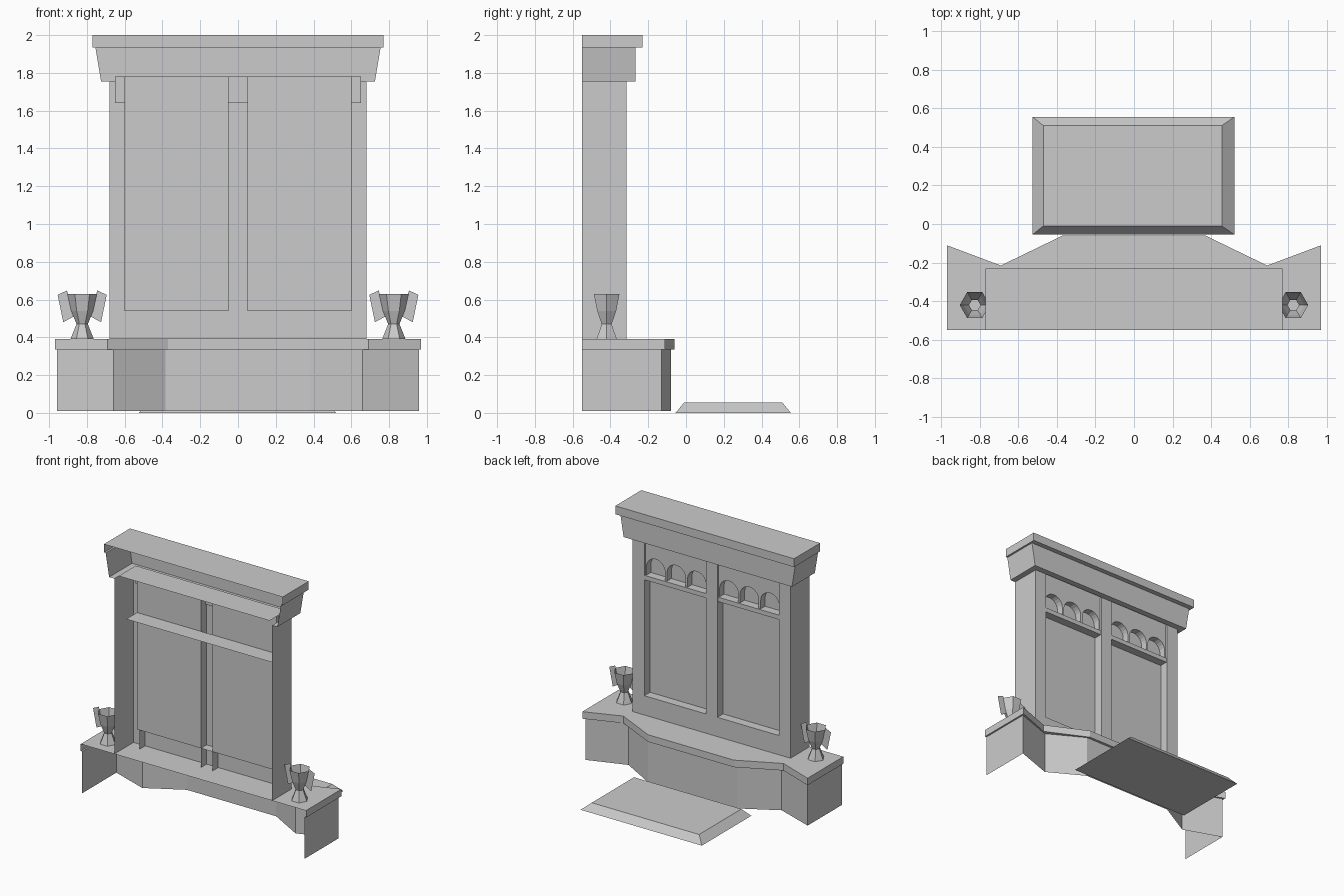
import bpy, math

cube = bpy.data.objects.get("Cube")
if cube:
    bpy.data.objects.remove(cube)

stone = bpy.data.materials.new("grey_stone")
stone.use_nodes = True
GREY = (0.6, 0.6, 0.6, 1)
stone.diffuse_color = GREY
stone.node_tree.nodes["Principled BSDF"].inputs["Base Color"].default_value = GREY

BACK, FRONT, PANEL = -0.55, -0.315, -0.385   # depths of the upright wall
TOP, FLOOR = 1.755, 0.39


def make(name, verts, faces):
    mesh = bpy.data.meshes.new(name)
    mesh.from_pydata(verts, [], faces)
    mesh.materials.append(stone)
    obj = bpy.data.objects.new(name, mesh)
    bpy.context.collection.objects.link(obj)
    return obj


def shell(name, levels, fill=False):
    """Join open plan paths, each at its own height; fill closes the top."""
    n = len(levels[0][0])
    verts = [(x, y, z) for path, z in levels for x, y in path]
    faces = []
    for k in range(len(levels) - 1):
        for i in range(n - 1):
            a, b = k * n + i, (k + 1) * n + i
            faces.append((a, b, b + 1, a + 1))
    if fill:
        start = (len(levels) - 1) * n
        faces.append(tuple(range(start + n - 1, start - 1, -1)))
    return make(name, verts, faces)


def plate(name, x, y, z):
    """Flat sheet: one of the three ranges has equal ends."""
    if y[0] == y[1]:
        verts = [(x[1], y[0], z[0]), (x[0], y[0], z[0]), (x[0], y[0], z[1]), (x[1], y[0], z[1])]
    else:
        verts = [(x[0], y[0], z[0]), (x[1], y[0], z[0]), (x[1], y[1], z[0]), (x[0], y[1], z[0])]
    return make(name, verts, [(0, 1, 2, 3)])


def prism(name, outline, y0, y1):
    """Front face and sides of an outline in x and z, open behind."""
    n = len(outline)
    verts = [(x, y, z) for y in (y1, y0) for x, z in outline]
    faces = [tuple(range(n))]
    faces += [(i, i + n, (i + 1) % n + n, (i + 1) % n) for i in range(n)]
    return make(name, verts, faces)


def mirrored(half):
    return half + [(-x, y) for x, y in reversed(half)]


def three_sides(w, y):
    return mirrored([(-w, BACK), (-w, y)])


# Plinth with a bowed front and an overhanging cap, open behind and below
body = mirrored([(-0.957, BACK), (-0.957, -0.13), (-0.66, -0.235), (-0.385, -0.08)])
cap = mirrored([(-0.97, BACK), (-0.97, -0.11), (-0.69, -0.215), (-0.37, -0.06)])
shell("plinth", [(body, 0.01), (body, 0.335), (cap, 0.335), (cap, FLOOR)], True)

# Cornice and its top slab
slab_top = three_sides(0.77, -0.23)
shell("cornice", [(three_sides(0.68, FRONT), TOP), (three_sides(0.725, -0.268), TOP),
                  (three_sides(0.755, -0.268), 1.935), (slab_top, 1.935), (slab_top, 2.0)], True)

# Side pillars and centre post, hollow behind
pillar = [(-0.68, BACK), (-0.68, FRONT), (-0.58, FRONT), (-0.58, PANEL)]
shell("right_pillar", [(pillar, FLOOR), (pillar, TOP)])
left = [(-x, y) for x, y in reversed(pillar)]
shell("left_pillar", [(left, FLOOR), (left, TOP)])
post = mirrored([(-0.05, PANEL), (-0.05, FRONT)])
shell("centre_post", [(post, FLOOR), (post, TOP)])

# Bottom rail, lintel and rear ledges
plate("bottom_rail", (-0.58, 0.58), (FRONT, FRONT), (FLOOR, 0.54))
plate("bottom_sill", (-0.58, 0.58), (PANEL, FRONT), (0.54, 0.54))
plate("lintel", (-0.65, 0.65), (-0.33, -0.33), (1.64, 1.78))
plate("upper_ledge", (-0.65, 0.65), (-0.54, -0.33), (1.78, 1.78))
plate("rear_shelf", (-0.6, 0.67), (-0.52, PANEL), (1.45, 1.45))

# Two bays: recessed panel, three-arch arcade and a small moulding below it
for side, x0, x1 in (("right", -0.58, -0.05), ("left", 0.05, 0.58)):
    px = (x0 - 0.02, x1) if x0 < 0 else (x0, x1 + 0.02)
    plate(side + "_panel", px, (PANEL, PANEL), (0.54, 1.78))
    pitch = (x1 - x0) / 3
    r = pitch / 2 - 0.008
    outline = [(x1, 1.475), (x1, 1.64), (x0, 1.64), (x0, 1.475)]
    outline.reverse()
    arches = []
    for k in range(3):
        cx = x0 + pitch * (k + 0.5)
        arches.append((cx - r, 1.475))
        arches += [(cx - r * math.cos(math.pi * i / 10), 1.54 + r * math.sin(math.pi * i / 10))
                   for i in range(11)]
        arches.append((cx + r, 1.475))
    arches.reverse()
    prism(side + "_arcade", outline + arches, PANEL, -0.33)
    prism(side + "_moulding", [(x0, 1.44), (x0, 1.475), (x1, 1.475), (x1, 1.44)], PANEL, -0.32)

# Six-sided open urns with flat tilted handles
profile = [(0.062, FLOOR), (0.03, 0.47), (0.058, 0.54), (0.078, 0.63)]
for side, ux in (("right", -0.825), ("left", 0.825)):
    rings = []
    for r, z in profile:
        ring = [(ux + r * math.cos(-i * math.pi / 3), -0.42 + r * math.sin(-i * math.pi / 3))
                for i in range(7)]
        rings.append((ring, z))
    shell(side + "_urn", rings)
    for s in (-1, 1):
        quad = [(0.045, 0.51), (0.1, 0.48), (0.13, 0.625), (0.08, 0.648)]
        make(side + "_urn_handle", [(ux + s * x, -0.42, z) for x, z in quad], [(0, 1, 2, 3)])

# Bevelled ground slab
low = [(-0.525, -0.055), (0.52, -0.055), (0.52, 0.555), (-0.525, 0.555)]
high = [(-0.47, -0.01), (0.455, -0.01), (0.455, 0.51), (-0.47, 0.51)]
verts = [(x, y, 0) for x, y in low] + [(x, y, 0.055) for x, y in high]
sides = [(i, (i + 1) % 4, (i + 1) % 4 + 4, i + 4) for i in range(4)]
make("ground_slab", verts, sides + [(3, 2, 1, 0), (4, 5, 6, 7)])
